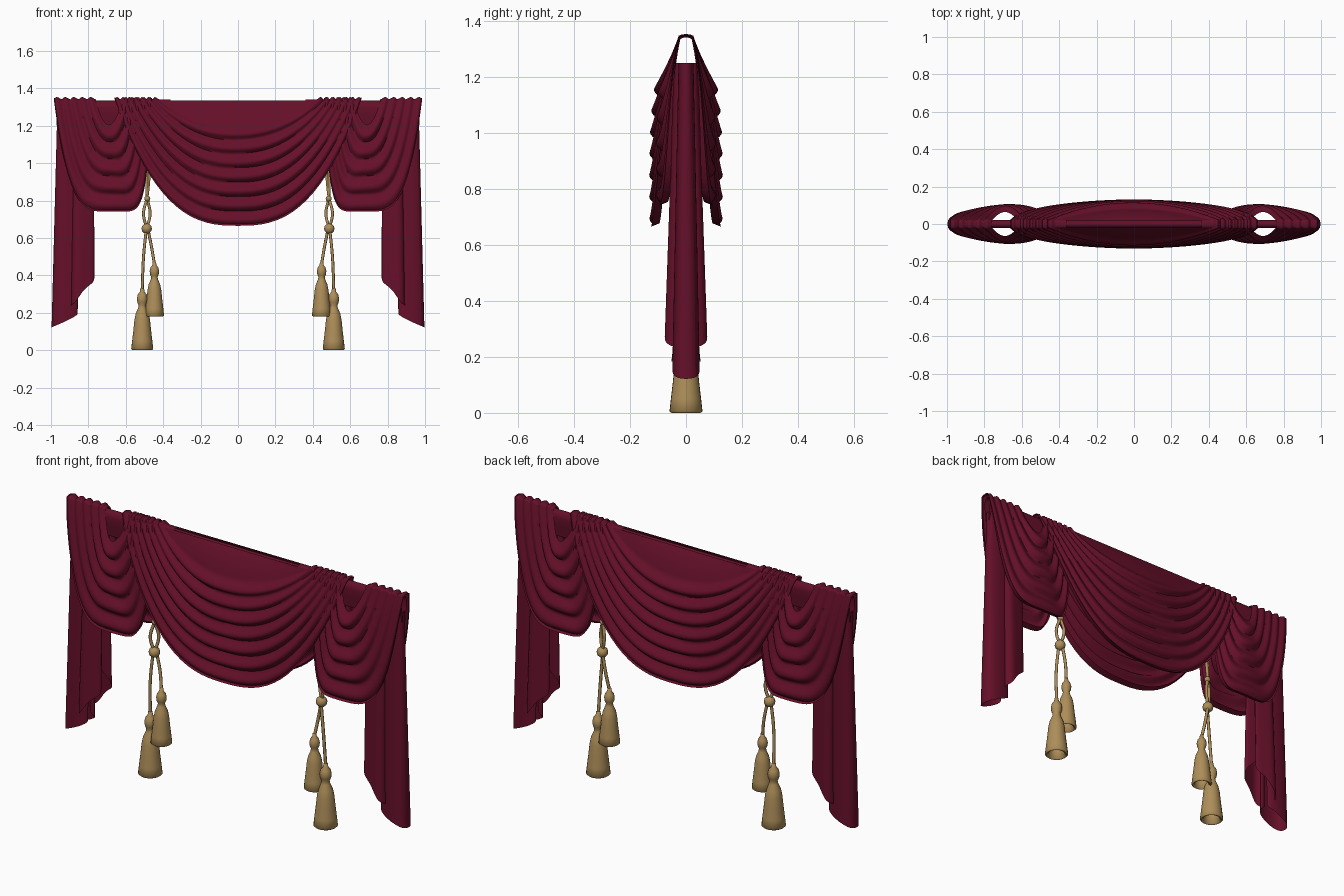
import bpy, math
from math import sin, cos, pi, exp

if "Cube" in bpy.data.objects:
    bpy.data.objects.remove(bpy.data.objects["Cube"], do_unlink=True)


def material(name, rgb):
    m = bpy.data.materials.new(name)
    m.use_nodes = True
    m.diffuse_color = (*rgb, 1)
    bsdf = m.node_tree.nodes["Principled BSDF"]
    bsdf.inputs["Base Color"].default_value = (*rgb, 1)
    bsdf.inputs["Roughness"].default_value = 0.8
    return m


burgundy = material("burgundy cloth", (0.13, 0.005, 0.022))
gold = material("old gold cord", (0.42, 0.27, 0.10))


def sheet(name, rows, mat, mirror=(False, False), subdiv=0):
    """Skin a list of equally long point rows; mirror is (x, y)."""
    n = len(rows[0])
    faces = [(r * n + c, r * n + c + 1, (r + 1) * n + c + 1, (r + 1) * n + c)
             for r in range(len(rows) - 1) for c in range(n - 1)]
    me = bpy.data.meshes.new(name)
    me.from_pydata([p for row in rows for p in row], [], faces)
    me.materials.append(mat)
    me.shade_smooth()
    me.set_sharp_from_angle(angle=math.radians(60))
    ob = bpy.data.objects.new(name, me)
    bpy.context.collection.objects.link(ob)
    if any(mirror):
        mod = ob.modifiers.new("Mirror", 'MIRROR')
        mod.use_axis = (mirror[0], mirror[1], False)
    if subdiv:
        mod = ob.modifiers.new("Subdivision", 'SUBSURF')
        mod.levels = mod.render_levels = subdiv
    return ob


def mix(a, b, t):
    return a + (b - a) * t


TOP = 1.335


def swag(name, left, right, sag, power, skew, depth, folds, plain, mirror_x):
    """Draped cloth: hanging lines from the top edge to the hem, with pleats."""
    rows = []
    steps = folds * 9 + 6
    levels = [(i / steps, 0) for i in range(steps + 1)] + [(1, 0.5), (1, 1)]
    for v, curl in levels:
        xl, xr = mix(*left, v), mix(*right, v)
        drop, p = mix(*sag, v), mix(2, power, v)
        row = []
        for j in range(-24, 25):
            u = sin(j / 24 * pi / 2)
            x = mix(xl, xr, (u + 1) / 2) - skew * v * (1 - u * u)
            d = drop * (1 - abs(u) ** p)
            # pleats hang heavier toward their lower edge
            f = max(0, (v - plain) / (1 - plain)) * folds
            f += 0.3 * sin(2.5 * u + 0.7) * v * (1 - v) if f else 0
            frac = f % 1 if v < 1 else 0.8
            bulge = sin(pi * frac ** 1.5) if f > 0 else 0
            belly = depth * (1 - 0.45 * u * u)
            y = 0.02 + (belly - 0.02) * (1 - exp(-d / 0.13))
            y += bulge * mix(0.006, 0.026, 1 - u * u) - 0.01 * (1 - u * u) * v
            y -= curl * 0.03 * (1 - u ** 4)
            z = TOP - d + 0.012 * bulge * u ** 8 + curl * 0.012 * (1 - u ** 4)
            row.append((x, -y, z))
        # carry both ends over the top of the rail
        a, b = row[0], row[-1]
        rows.append([(a[0], 0, a[2] + 0.006), (a[0], a[1] * 0.6, a[2] + 0.004)] + row
                    + [(b[0], b[1] * 0.6, b[2] + 0.004), (b[0], 0, b[2] + 0.006)])
    return sheet(name, rows, burgundy, (mirror_x, True))


# Swags, front and back
swag("centre_swag", (-0.36, -0.66), (0.36, 0.66), (0.0, 0.67), 2.7, 0, 0.115, 7, 0.2, False)
swag("side_swag", (0.62, 0.46), (0.76, 0.985), (0.13, 0.595), 5, 0.065, 0.09, 5, 0.0, True)

# Header cloth folded over the rail
section = [(-0.012, 1.2), (-0.018, 1.26), (-0.022, 1.3), (-0.016, 1.326), (0, TOP)]
sheet("header", [[(x / 10, y, z) for y, z in section] for x in (-9.7, -5, 0, 5, 9.7)],
      burgundy, (False, True))

# Cascading tails: plan position and hem height of each pleat point
pleats = [(1.0, 0, .12), (.99, -.04, .125), (.93, -.052, .15), (.87, -.045, .18),
          (.848, -.025, .2), (.88, -.015, .22), (.9, -.05, .24), (.87, -.082, .25),
          (.83, -.07, .32), (.79, -.06, .35), (.765, -.05, .37), (.77, -.03, .42),
          (.83, -.02, .47)]
rows = []
for t in (0, 0.25, 0.5, 0.75, 0.97, 1):
    rows.append([(x - 0.03 * (1 - t) * (x - 0.77) / 0.23, y * mix(0.55, 1, t), mix(1.25, hem, t))
                 for x, y, hem in pleats])
sheet("tail", rows, burgundy, (True, True), 2)


# Tassels and cords
def lathe(name, profile, at, scale=1.0, sides=24):
    rows = [[(at[0] + r * scale * cos(2 * pi * k / sides),
              at[1] + r * scale * sin(2 * pi * k / sides),
              at[2] + z * scale) for k in range(sides + 1)] for r, z in profile]
    return sheet(name, rows, gold)


def cord(name, points, radius=0.008):
    cu = bpy.data.curves.new(name, 'CURVE')
    cu.dimensions = '3D'
    cu.bevel_depth = radius
    cu.bevel_resolution = 2
    cu.resolution_u = 8
    sp = cu.splines.new('BEZIER')
    sp.bezier_points.add(len(points) - 1)
    for bp, co in zip(sp.bezier_points, points):
        bp.co = co
        bp.handle_left_type = bp.handle_right_type = 'AUTO'
    cu.materials.append(gold)
    ob = bpy.data.objects.new(name, cu)
    bpy.context.collection.objects.link(ob)


tassel = [(0, .07), (.036, .06), (.043, .004), (.052, 0), (.059, .006), (.054, .05),
          (.047, .11), (.042, .16), (.035, .195), (.022, .225), (.019, .24), (.026, .255),
          (.029, .275), (.024, .297), (.013, .312), (.01, .33), (0, .335)]
ball = [(0, -1), (.5, -.87), (.87, -.5), (1, 0), (.87, .5), (.5, .87), (0, 1)]
for s, side in ((1, "left"), (-1, "right")):
    lathe(side + "_long_tassel", tassel, (s * 0.512, 0, 0))
    lathe(side + "_short_tassel", tassel, (s * 0.447, 0, 0.18), 0.88)
    lathe(side + "_knot", ball, (s * 0.488, 0, 0.65), 0.028, 16)
    lathe(side + "_upper_knot", ball, (s * 0.485, 0, 0.81), 0.016, 16)
    cord(side + "_long_cord", [(s * .49, -.008, .65), (s * .505, -.01, .5), (s * .512, 0, .32)])
    cord(side + "_short_cord", [(s * .482, .008, .65), (s * .462, .01, .55), (s * .447, 0, .46)])
    cord(side + "_loop", [(s * .488, 0, .65), (s * .505, -.01, .73), (s * .488, 0, .81),
                          (s * .472, 0, .96)])
    cord(side + "_loop_return", [(s * .488, 0, .65), (s * .47, .01, .73), (s * .484, 0, .81),
                                 (s * .488, 0, .96)])
